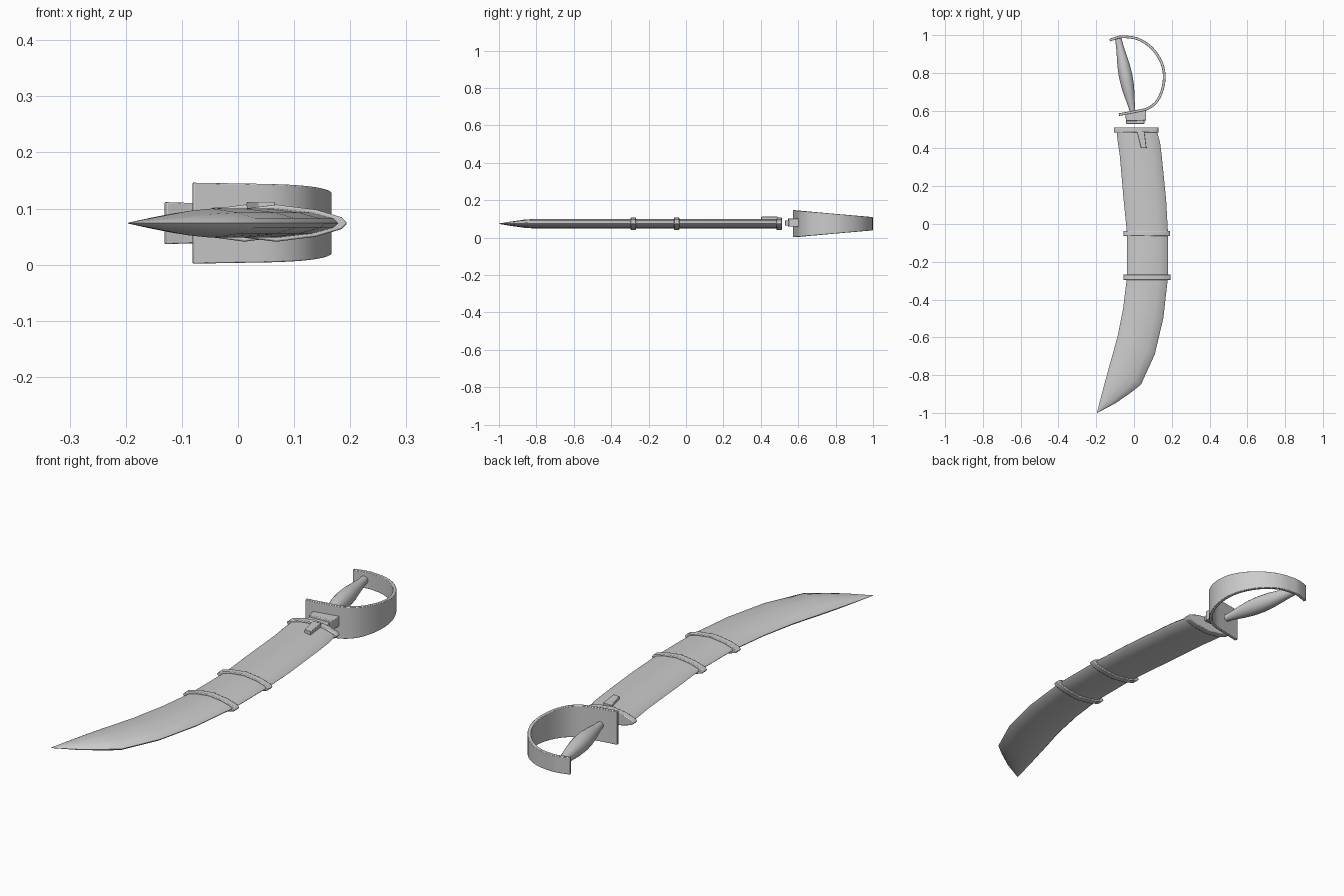
import bpy, math
from mathutils import Vector

if "Cube" in bpy.data.objects:
    bpy.data.objects.remove(bpy.data.objects["Cube"])

ZC = 0.074  # mid height of the sword


def finish(name, verts, faces, angle=35, bevel=0):
    me = bpy.data.meshes.new(name)
    me.from_pydata([tuple(v) for v in verts], [], faces)
    ob = bpy.data.objects.new(name, me)
    bpy.context.collection.objects.link(ob)
    bpy.ops.object.select_all(action='DESELECT')
    ob.select_set(True)
    bpy.context.view_layer.objects.active = ob
    bpy.ops.object.mode_set(mode='EDIT')
    bpy.ops.mesh.select_all(action='SELECT')
    bpy.ops.mesh.remove_doubles(threshold=1e-5)
    bpy.ops.mesh.normals_make_consistent(inside=False)
    bpy.ops.object.mode_set(mode='OBJECT')
    if bevel:
        mod = ob.modifiers.new("bevel", 'BEVEL')
        mod.width, mod.segments = bevel, 2
    bpy.ops.object.shade_smooth_by_angle(angle=math.radians(angle))
    return ob


def loft(name, rings, angle=35, bevel=0):
    n = len(rings[0])
    verts = [v for r in rings for v in r]
    faces = [(i * n + j, i * n + (j + 1) % n, (i + 1) * n + (j + 1) % n, (i + 1) * n + j)
             for i in range(len(rings) - 1) for j in range(n)]
    faces += [tuple(range(n)), tuple(range((len(rings) - 1) * n, len(rings) * n))]
    return finish(name, verts, faces, angle, bevel)


def spline(pts, steps):
    out = []
    p = [Vector(q) for q in pts]
    p = [2 * p[0] - p[1]] + p + [2 * p[-1] - p[-2]]
    for a, b, c, d in zip(p, p[1:], p[2:], p[3:]):
        for k in range(steps):
            t = k / steps
            out.append(0.5 * (2 * b + (c - a) * t + (2 * a - 5 * b + 4 * c - d) * t * t
                              + (3 * b - a - 3 * c + d) * t ** 3))
    return out + [p[-2]]


# Pointed lens section across x
UPPER = [(-1, 0), (-.92, .32), (-.56, .73), (0, 1), (.56, .73), (.92, .32), (1, 0)]
LENS = UPPER + [(u, -h) for u, h in UPPER[-2:0:-1]]


def lens(x0, x1, y0, y1, h):
    c, w = (x0 + x1) / 2, (x1 - x0) / 2
    return [(c + u * w, y0 + (y1 - y0) * (u + 1) / 2, ZC + v * h) for u, v in LENS]


# Scabbard: left x, right x, left y, right y, half thickness
stations = [(-.092, .122, .49, .49, .026), (-.088, .138, .45, .43, .026),
            (-.075, .147, .36, .36, .026), (-.055, .170, .13, .13, .026),
            (-.037, .180, -.05, -.05, .026), (-.037, .180, -.28, -.28, .026),
            (-.058, .155, -.45, -.50, .026), (-.088, .110, -.60, -.69, .026),
            (-.130, .037, -.75, -.85, .026), (-.152, -.02, -.83, -.895, .022),
            (-.176, -.10, -.92, -.95, .012), (-.196, -.194, -.999, -1, .001)]
loft("scabbard", [lens(*s) for s in stations], 50)

# Scabbard bands
for name, x0, x1, y in [("throat_band", -.107, .130, .498),
                        ("upper_band", -.058, .192, -.05), ("lower_band", -.058, .195, -.282)]:
    loft(name, [lens(x0, x1, y + d, y + d, .033) for d in (-.014, .014)], 40, .003)


def block(name, outline, z0, z1, bevel=.003):
    return loft(name, [[(x, y, z) for x, y in outline] for z in (z0, z1)], 35, bevel)


# Frog stud on the scabbard face and the hilt collar
block("scabbard_stud", [(.015, .49), (.037, .402), (.066, .402), (.055, .49)], .092, .112, .002)
block("hilt_collar", [(-.048, .59), (-.042, .545), (.064, .548), (.064, .608)], .058, .102)
block("hilt_tang", [(-.042, .53), (.055, .53), (.055, .55), (-.042, .55)], .064, .092)

# Knuckle guard: tapering strip swept around the grip
path = spline([(-.08, .579), (0, .594), (.074, .612), (.125, .655), (.155, .73), (.158, .81),
               (.133, .88), (.085, .94), (.02, .98), (-.048, .991), (-.085, .988), (-.129, .973)], 4)
rings = []
for i, p in enumerate(path):
    t = (path[min(i + 1, len(path) - 1)] - path[max(i - 1, 0)]).normalized()
    n = Vector((t.y, -t.x)) * .007
    h = .072 - .037 * (p.y - .58) / .42
    rings.append([(*(p + s * n), ZC + k * h) for s, k in ((-1, -1), (1, -1), (1, 1), (-1, 1))])
loft("knuckle_guard", rings, 35, .002)

# Spindle-shaped grip
start, end = Vector((-.008, .60, ZC)), Vector((-.084, .985, ZC))
axis = (end - start).normalized()
side = axis.cross(Vector((0, 0, 1)))
grip = []
for t, r in [(0, .015), (.1, .020), (.22, .028), (.35, .034), (.48, .036),
             (.62, .033), (.76, .026), (.88, .020), (1, .017)]:
    c = start.lerp(end, t)
    grip.append([c + r * (math.cos(a) * side + math.sin(a) * Vector((0, 0, 1)))
                 for a in (2 * math.pi * k / 20 for k in range(20))])
loft("grip", grip, 40)
